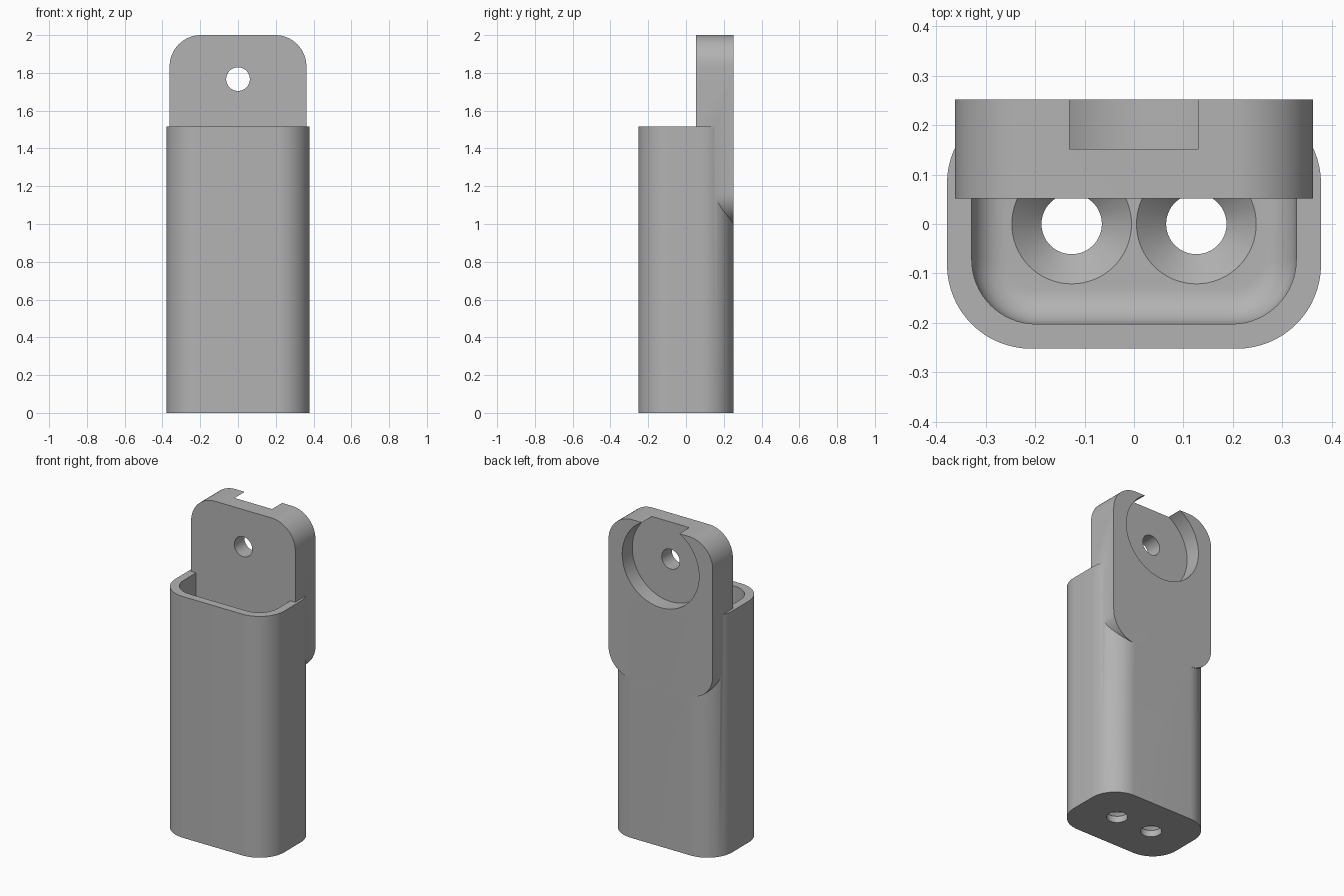
import bpy, bmesh, math
from mathutils import Matrix, Vector

cube = bpy.data.objects.get("Cube")
if cube:
    bpy.data.objects.remove(cube, do_unlink=True)

grey = bpy.data.materials.new("plain grey")
grey.use_nodes = True
colour = (0.45, 0.45, 0.45, 1)
grey.diffuse_color = colour
grey.node_tree.nodes["Principled BSDF"].inputs["Base Color"].default_value = colour


def rounded_rect(hx, hy, r, steps=16):
    """Counter-clockwise outline of a rectangle with round corners."""
    pts = []
    for i, (sx, sy) in enumerate([(1, 1), (-1, 1), (-1, -1), (1, -1)]):
        for k in range(steps + 1):
            a = math.pi / 2 * (i + k / steps)
            pts.append((sx * (hx - r) + r * math.cos(a), sy * (hy - r) + r * math.sin(a)))
    return pts


def circle(r, steps=64):
    return [(r * math.cos(math.tau * k / steps), r * math.sin(math.tau * k / steps))
            for k in range(steps)]


def loft(name, sections, matrix=Matrix()):
    """Closed solid through a stack of (outline, height) sections."""
    bm = bmesh.new()
    rings = [[bm.verts.new((x, y, z)) for x, y in outline] for outline, z in sections]
    n = len(rings[0])
    for low, high in zip(rings, rings[1:]):
        for k in range(n):
            j = (k + 1) % n
            bm.faces.new((low[k], low[j], high[j], high[k]))
    bm.faces.new(rings[0][::-1])
    bm.faces.new(rings[-1])
    bm.transform(matrix)
    bmesh.ops.recalc_face_normals(bm, faces=bm.faces)
    mesh = bpy.data.meshes.new(name)
    bm.to_mesh(mesh)
    bm.free()
    mesh.materials.append(grey)
    obj = bpy.data.objects.new(name, mesh)
    bpy.context.collection.objects.link(obj)
    return obj


def combine(target, other, operation):
    """Apply a boolean and drop the helper."""
    other.hide_render = True
    mod = target.modifiers.new(operation.lower(), "BOOLEAN")
    mod.operation, mod.solver, mod.object = operation, "EXACT", other
    bpy.context.view_layer.objects.active = target
    bpy.ops.object.modifier_apply(modifier=mod.name)
    bpy.data.objects.remove(other, do_unlink=True)


def facing_back(z):
    """Frame whose local z points to the back and local y points up."""
    return Matrix.Translation((0, 0, z)) @ Matrix(((-1, 0, 0), (0, 0, 1), (0, 1, 0))).to_4x4()


BACK, RIM, FLOOR, FILLET, HOLE_Z = 0.252, 1.515, 0.1, 0.07, 1.767

# Holder sleeve
outer = rounded_rect(0.378, BACK, 0.17)
holder = loft("holder", [(outer, 0), (outer, RIM)])

# Pocket with a filleted floor
sections = []
for k in range(9):
    a = math.pi / 2 * k / 8
    inset = FILLET * (1 - math.sin(a))
    sections.append((rounded_rect(0.328 - inset, 0.202 - inset, 0.13 - inset),
                     FLOOR + FILLET * (1 - math.cos(a))))
sections.append((sections[-1][0], RIM + 0.1))
combine(holder, loft("pocket_cutter", sections), "DIFFERENCE")

# Mounting plate
plate = rounded_rect(0.362, 0.5, 0.165)
combine(holder, loft("plate", [(plate, 0.052), (plate, BACK)], facing_back(1.5)), "UNION")

# Round recess open at the top edge, and the screw hole through it
for name, r, start in (("recess_cutter", 0.267, 0.152), ("screw_hole_cutter", 0.0625, 0)):
    combine(holder, loft(name, [(circle(r), start), (circle(r), 0.4)], facing_back(HOLE_Z)),
            "DIFFERENCE")

# Countersunk holes in the floor
for side in (-1, 1):
    drill = loft("drain_cutter", [(circle(0.061), -0.1), (circle(0.061), FLOOR - 0.06),
                                  (circle(0.121), FLOOR), (circle(0.121), FLOOR + 0.02)],
                 Matrix.Translation(Vector((side * 0.126, 0, 0))))
    combine(holder, drill, "DIFFERENCE")

holder.select_set(True)
bpy.context.view_layer.objects.active = holder
bpy.ops.object.shade_smooth_by_angle(angle=math.radians(30))
